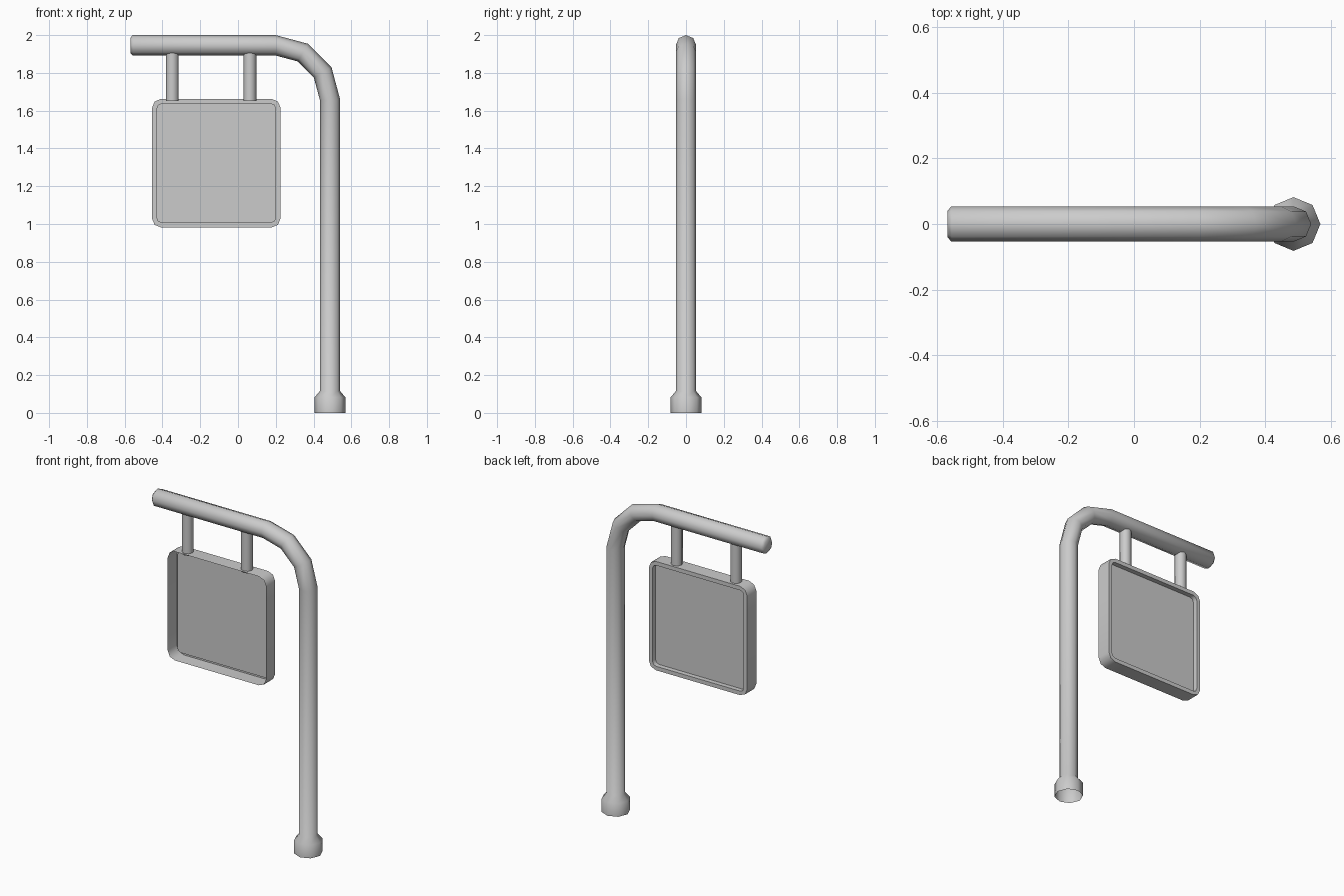
import bpy, bmesh
from math import pi, sin, cos, radians
from mathutils import Vector

if "Cube" in bpy.data.objects:
    bpy.data.objects.remove(bpy.data.objects["Cube"])


def finish(bm, name, angle):
    me = bpy.data.meshes.new(name)
    bm.to_mesh(me)
    bm.free()
    ob = bpy.data.objects.new(name, me)
    bpy.context.collection.objects.link(ob)
    bpy.ops.object.select_all(action='DESELECT')
    ob.select_set(True)
    bpy.context.view_layer.objects.active = ob
    bpy.ops.object.shade_smooth_by_angle(angle=radians(angle))
    return ob


def tube(name, stations, sides=8, cap_end=False):
    """Sweep a ring in the xz plane; station = (x, z, radius, tilt from vertical)."""
    bm = bmesh.new()
    rings = []
    for x, z, r, tilt in stations:
        side = Vector((cos(tilt), 0, sin(tilt)))
        rings.append([bm.verts.new(Vector((x, 0, z)) + side * r * cos(a) + Vector((0, r * sin(a), 0)))
                      for a in (2 * pi * i / sides for i in range(sides))])
    for a, b in zip(rings, rings[1:]):
        for i in range(sides):
            j = (i + 1) % sides
            bm.faces.new((a[i], a[j], b[j], b[i]))
    if cap_end:
        bm.faces.new(rings[-1])
    return finish(bm, name, 50)


# Post: flared foot, upright, three-segment bend and arm with a chamfered tip
PX, R, BEND = 0.487, 0.054, 0.288
stations = [(PX, 0, 0.082, 0), (PX, 0.082, 0.082, 0), (PX, 0.115, R, 0)]
for k in range(4):
    t = k * pi / 6
    stations.append((PX - BEND + BEND * cos(t), 1.658 + BEND * sin(t), R, t))
stations += [(-0.557, 1.946, R, pi / 2), (-0.57, 1.946, 0.040, pi / 2)]
tube("post_and_arm", stations, cap_end=True)

# Hangers joining the arm to the sign
for name, x in (("hanger_left", -0.348), ("hanger_right", 0.063)):
    tube(name, [(x, 1.65, 0.034, 0), (x, 1.91, 0.034, 0)])


def rounded_loop(bm, half, corner, y, cx=-0.115, cz=1.322):
    """Rounded square outline with two segments per corner."""
    c = half - corner
    pts = []
    for q, (sx, sz) in enumerate(((1, 1), (-1, 1), (-1, -1), (1, -1))):
        for s in range(3):
            a = q * pi / 2 + s * pi / 4
            pts.append(bm.verts.new((cx + sx * c + corner * cos(a), y, cz + sz * c + corner * sin(a))))
    return pts


# Sign box: open front, rim at the back and a recessed panel
bm = bmesh.new()
loops = [rounded_loop(bm, *p) for p in ((0.341, 0.05, -0.045), (0.341, 0.05, 0.045),
                                        (0.316, 0.025, 0.045), (0.316, 0.025, 0.015))]
for a, b in zip(loops, loops[1:]):
    for i in range(len(a)):
        j = (i + 1) % len(a)
        bm.faces.new((a[j], a[i], b[i], b[j]))
bm.faces.new(loops[-1][::-1])
bmesh.ops.recalc_face_normals(bm, faces=bm.faces)
finish(bm, "sign_box", 50)
